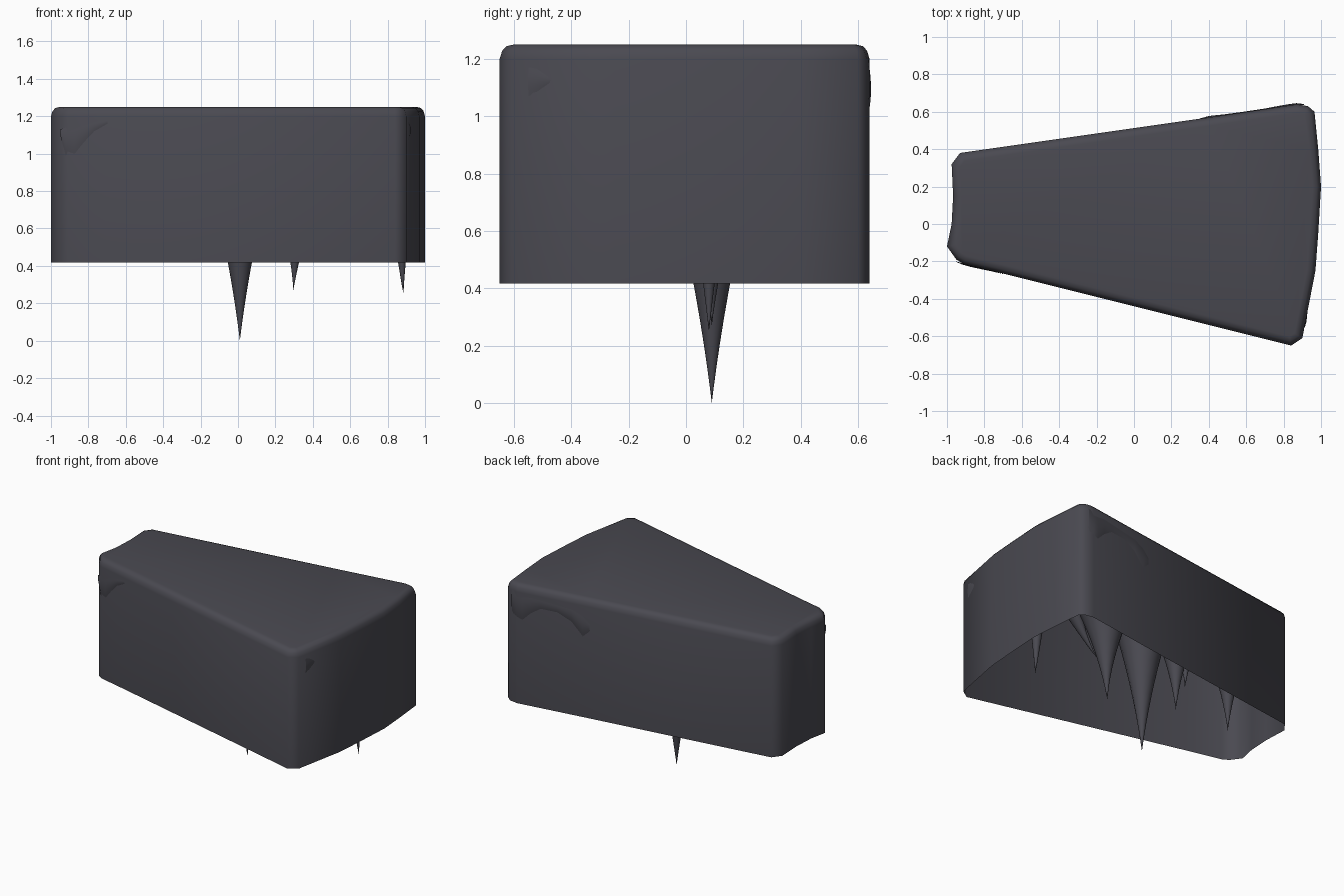
import bpy, bmesh, math
from mathutils import Vector

if "Cube" in bpy.data.objects:
    bpy.data.objects.remove(bpy.data.objects["Cube"])

rock = bpy.data.materials.new("dark slate")
rock.diffuse_color = (0.068, 0.067, 0.082, 1)
rock.use_nodes = True
rock.node_tree.nodes["Principled BSDF"].inputs["Base Color"].default_value = rock.diffuse_color


def finish(name, bm, angle=60):
    me = bpy.data.meshes.new(name)
    bm.to_mesh(me)
    bm.free()
    me.materials.append(rock)
    ob = bpy.data.objects.new(name, me)
    bpy.context.collection.objects.link(ob)
    bpy.context.view_layer.objects.active = ob
    ob.select_set(True)
    bpy.ops.object.shade_smooth_by_angle(angle=math.radians(angle))
    ob.select_set(False)


# plan outline of the wedge, counter-clockwise
PLAN = [Vector(p) for p in [
    (-1, -.12), (-.95, -.19), (-.91, -.215), (-.7, -.265), (.84, -.65),
    (.9, -.61), (.97, -.25), (.985, -.05), (1, .2), (.985, .4), (.965, .6),
    (.93, .63), (.87, .64), (.4, .57), (-.93, .38), (-.975, .32), (-.967, .15), (-.975, 0)]]


def inset(d):
    out = []
    n = len(PLAN)
    for i, p in enumerate(PLAN):
        a = (p - PLAN[i - 1]).normalized()
        b = (PLAN[(i + 1) % n] - p).normalized()
        na, nb = Vector((-a.y, a.x)), Vector((-b.y, b.x))
        m = (na + nb).normalized()
        out.append(p + m * d / max(m.dot(na), .5))
    return out


# outer shell: open-bottomed walls, rounded rim, flat top
bm = bmesh.new()
rings = [[bm.verts.new((p.x, p.y, z)) for p in inset(d)]
         for z, d in [(.417, 0), (1.2, 0), (1.228, .008), (1.244, .022), (1.25, .045)]]
n = len(PLAN)
for lo, hi in zip(rings, rings[1:]):
    for i in range(n):
        j = (i + 1) % n
        bm.faces.new((lo[i], lo[j], hi[j], hi[i]))
bm.faces.new(rings[-1])
finish("rock_shell", bm)

CEIL = 1.24


# hanging spikes: concave cones flaring up into the underside of the top
def spike(name, x, y, tip, flare, lean=0, sides=16):
    bm = bmesh.new()
    rows, steps = [], 12
    for k in range(1, steps + 1):
        t = (k / steps) ** 1.3
        h = (CEIL - tip) * t
        r = .12 * h + flare * h * h
        cx = x + lean * t ** .7
        rows.append([bm.verts.new((cx + r * math.cos(2 * math.pi * i / sides),
                                   y + r * math.sin(2 * math.pi * i / sides),
                                   tip + h)) for i in range(sides)])
    point = bm.verts.new((x, y, tip))
    for i in range(sides):
        j = (i + 1) % sides
        bm.faces.new((point, rows[0][j], rows[0][i]))
        for a, b in zip(rows, rows[1:]):
            bm.faces.new((a[i], a[j], b[j], b[i]))
    bmesh.ops.recalc_face_normals(bm, faces=bm.faces)
    finish(name, bm)


for i, (x, y, tip, flare, lean) in enumerate([
        (.01, .09, 0, .08, 0),
        (.295, .09, .27, .22, .03),
        (.885, .08, .25, 0, -.03),
        (-.27, .09, .41, .2, 0),
        (-.345, .09, .6, .25, -.02),
        (-.70, .09, .415, .18, 0),
        (.18, -.1, .67, .3, .4)]):
    spike(f"hanging_spike_{i + 1}", x, y, tip, flare, lean)


# shallow drips: each column is (distance along wall, top z, bottom z, bulge)
def drip(name, start, end, columns):
    a, b = Vector(start), Vector(end)
    d = (b - a).normalized()
    out = Vector((d.y, -d.x))
    bm = bmesh.new()
    rows = []
    for s, top, bot, bulge in columns:
        row = []
        for k in range(7):
            f = k / 6
            p = a + d * s + out * (.001 + bulge * math.sin(math.pi * f))
            row.append(bm.verts.new((p.x, p.y, top + (bot - top) * f)))
        rows.append(row)
    for r, q in zip(rows, rows[1:]):
        for k in range(6):
            bm.faces.new((r[k], r[k + 1], q[k + 1], q[k]))
    finish(name, bm)


drip("back_drip", (.9, .635), (.36, .563), [
    (-.01, 1.2, 1.06, .004), (.03, 1.21, .98, .014), (.07, 1.21, .97, .014),
    (.13, 1.21, 1.04, .012), (.2, 1.2, 1.09, .008), (.32, 1.18, 1.1, .006),
    (.42, 1.17, 1.06, .006), (.5, 1.13, .98, .008), (.55, 1.08, 1.03, .002)])
drip("front_drip", (-.95, -.2), (-.7, -.265), [
    (0, 1.13, 1.1, .001), (.03, 1.14, .99, .007), (.08, 1.15, .98, .008),
    (.13, 1.16, 1.05, .006), (.19, 1.17, 1.12, .003), (.26, 1.18, 1.16, .001)])
drip("side_drip", (.911, -.55), (.9275, -.44), [
    (0, 1.17, 1.07, .002), (.03, 1.17, 1.08, .006),
    (.07, 1.15, 1.1, .004), (.1, 1.13, 1.12, .001)])
